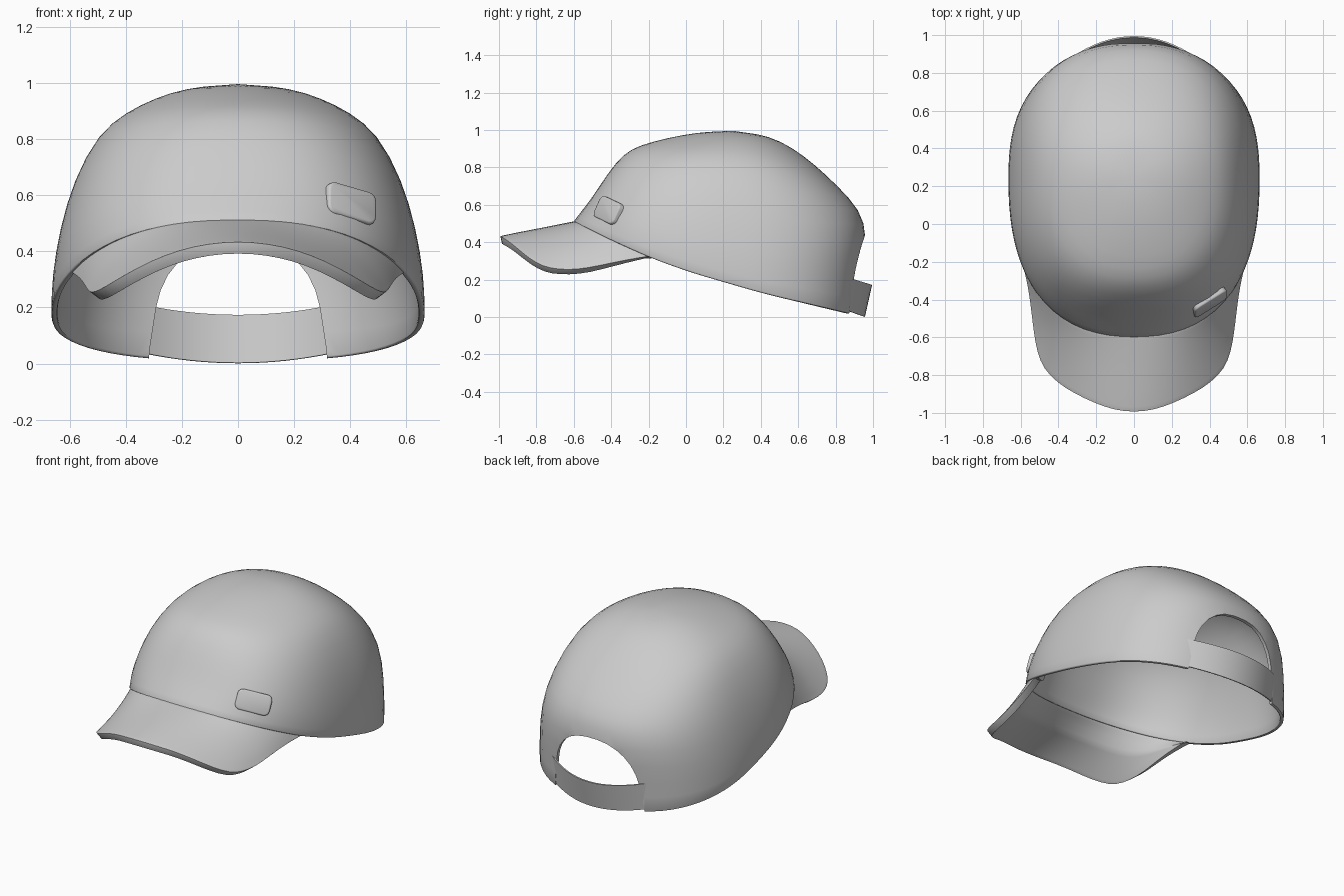
import bpy, bmesh
from math import sin, cos, pi, radians
from mathutils import Vector, Matrix

if "Cube" in bpy.data.objects:
    bpy.data.objects.remove(bpy.data.objects["Cube"], do_unlink=True)

grey = bpy.data.materials.new("plain grey")
grey.use_nodes = True
grey.diffuse_color = (0.6, 0.6, 0.6, 1)
grey.node_tree.nodes["Principled BSDF"].inputs["Base Color"].default_value = grey.diffuse_color


def make(name, verts, faces):
    mesh = bpy.data.meshes.new(name)
    mesh.from_pydata(verts, [], faces)
    bm = bmesh.new()
    bm.from_mesh(mesh)
    bmesh.ops.recalc_face_normals(bm, faces=bm.faces)
    bm.to_mesh(mesh)
    bm.free()
    mesh.materials.append(grey)
    obj = bpy.data.objects.new(name, mesh)
    bpy.context.collection.objects.link(obj)
    return obj


def modify(obj, kind, **settings):
    mod = obj.modifiers.new(kind.lower(), kind)
    for key, value in settings.items():
        setattr(mod, key, value)
    bpy.context.view_layer.objects.active = obj
    bpy.ops.object.modifier_apply(modifier=mod.name)


def smooth(obj, angle=45):
    bpy.ops.object.select_all(action="DESELECT")
    obj.select_set(True)
    bpy.context.view_layer.objects.active = obj
    bpy.ops.object.shade_smooth_by_angle(angle=radians(angle))


def grid(rows, cols):
    return [(i * cols + j, i * cols + j + 1, (i + 1) * cols + j + 1, (i + 1) * cols + j)
            for i in range(rows - 1) for j in range(cols - 1)]


def lerp_table(table, x):
    for (x0, z0), (x1, z1) in zip(table, table[1:]):
        if x <= x1:
            break
    return z0 + (z1 - z0) * (x - x0) / (x1 - x0)


# Crown: front, side and back profiles (radius, height) blended around the apex
TOP, CENTRE_Y = 0.998, 0.25
FRONT = [(0, TOP), (.2, .986), (.35, .957), (.5, .918), (.585, .872), (.668, .768),
         (.748, .64), (.803, .57), (.853, .505)]
SIDE = [(0, TOP), (.186, .982), (.3, .944), (.4, .893), (.5, .815), (.588, .64),
        (.637, .46), (.664, .29), (.666, .172)]
BACK = [(0, TOP), (.2, .968), (.32, .905), (.43, .825), (.56, .705), (.685, .575),
        (.722, .44), (.69, .22), (.672, .015)]
RIM = [(-.6, .51), (-.4, .41), (-.2, .32), (0, .246), (.4, .13), (.95, 0)]
# Squareness of each ring in plan
FRONT_POWER = [2, 2, 2.05, 2.2, 2.4, 2.65, 2.7, 2.6, 2.45]
BACK_POWER = [2, 2.07, 2.15, 2.2, 2.3, 2.35, 2.4, 2.45, 2.5]


def crown_point(angle, k):
    """Angle runs from the front towards +x; k is the ring, counted from the apex."""
    c, s = cos(angle), sin(angle)
    end, power = (FRONT, FRONT_POWER) if c > 0 else (BACK, BACK_POWER)

    def radius(ring):
        n = power[ring]
        return (abs(c / end[ring][0]) ** n + abs(s / SIDE[ring][0]) ** n) ** (-1 / n)

    rim = lerp_table(RIM, CENTRE_Y - c * radius(len(end) - 1))
    height = [(p[k][1] - p[-1][1]) / (TOP - p[-1][1]) for p in (end, SIDE)]
    h = height[0] * c * c + height[1] * s * s
    r = radius(k)
    return Vector((r * s, CENTRE_Y - r * c, rim + h * (TOP - rim)))


SEGS, RINGS = 40, len(FRONT)
verts = [(0, CENTRE_Y, TOP)]
verts += [crown_point(2 * pi * j / SEGS, k) for k in range(1, RINGS) for j in range(SEGS)]
faces = [(0, 1 + j, 1 + (j + 1) % SEGS) for j in range(SEGS)]
for k in range(RINGS - 2):
    for j in range(SEGS):
        a, b = 1 + k * SEGS + j, 1 + k * SEGS + (j + 1) % SEGS
        faces.append((a, a + SEGS, b + SEGS, b))
crown = make("crown", verts, faces)
modify(crown, "SUBSURF", levels=1)
modify(crown, "SOLIDIFY", thickness=0.022, offset=-1)
modify(crown, "BEVEL", width=0.007, segments=2, limit_method="ANGLE", angle_limit=radians(60))

# Arched opening cut through the back of the crown
half = [(.325, -.1), (.315, .05), (.292, .2), (.276, .26), (.25, .315), (.213, .362),
        (.165, .4), (.11, .425), (.04, .437)]
arch = half + [(-x, z) for x, z in reversed(half)]
n = len(arch)
cutter = make("arch_cutter", [(x, y, z) for y in (.5, 1.3) for x, z in arch],
              [tuple(range(n)), tuple(range(n, 2 * n))]
              + [(i, (i + 1) % n, n + (i + 1) % n, n + i) for i in range(n)])
cutter.hide_render = True
modify(crown, "BOOLEAN", operation="DIFFERENCE", object=cutter, solver="EXACT")
bpy.data.objects.remove(cutter, do_unlink=True)
smooth(crown)

# Brim: lofted from the crown's rim to an outer outline, drooping to both sides
EDGE = [(0, -.997), (.11, -.984), (.21, -.947), (.31, -.9), (.405, -.842), (.48, -.765),
        (.512, -.68), (.53, -.58), (.543, -.46), (.562, -.32), (.592, -.2)]
outline = [(-x, y) for x, y in reversed(EDGE[1:])] + EDGE
ROWS, cols = 9, len(outline)


def brim_height(x, y):
    droop = .88 - .6 * max(0, y + .55)
    return 0.503 + (y + .59) * .155 - droop * x * x


verts = []
for i in range(ROWS):
    v = i / (ROWS - 1)
    for j, (x, y) in enumerate(outline):
        p = crown_point((2 * j / (cols - 1) - 1) * radians(53), RINGS - 1)
        p.x, p.y = p.x * .985, p.y + .012
        gap = p.z + .002 - brim_height(p.x, p.y)
        bx, by = p.x + (x - p.x) * v, p.y + (y - p.y) * v
        verts.append((bx, by, brim_height(bx, by) + gap * (1 - v) ** 1.5 - .004 * v ** 6))
brim = make("brim", verts, grid(ROWS, cols))
if brim.data.polygons[cols * 2].normal.z < 0:
    brim.data.flip_normals()
# The brim thins out where it meets the rim
thick = brim.vertex_groups.new(name="thick")
for i in range(ROWS):
    thick.add(list(range(i * cols, (i + 1) * cols)), min(1, .15 + i * .3), "REPLACE")
modify(brim, "SUBSURF", levels=1)
modify(brim, "SOLIDIFY", thickness=0.042, offset=-1, vertex_group="thick")
modify(brim, "BEVEL", width=0.014, segments=3, limit_method="ANGLE", angle_limit=radians(50))
smooth(brim, 50)

# Strap closing the bottom of the arch, its ends buried in the crown's edge
verts = []
for z in range(2):
    for j in range(17):
        u = j / 8 - 1
        bow = 1 - u * u
        verts.append((.335 * u, .855 + .02 * z + (.098 + .018 * z) * bow,
                      (.037, .208)[z] - .035 * bow))
strap = make("back_strap", verts, grid(2, 17))
modify(strap, "SOLIDIFY", thickness=0.008, offset=0)
smooth(strap)

# Rounded tag on the front left of the crown
across = Vector((.17, .106, -.05))
out = across.cross(Vector((0, .05, .115))).normalized()
across_dir = across.normalized()
bm = bmesh.new()
bmesh.ops.create_cube(bm, size=1)
bmesh.ops.scale(bm, vec=(across.length, .124, .05), verts=bm.verts)
bmesh.ops.bevel(bm, geom=[e for e in bm.edges if abs(e.verts[0].co.z - e.verts[1].co.z) > .01],
                offset=.032, segments=4, profile=.5, affect="EDGES")
bmesh.ops.bevel(bm, geom=[e for e in bm.edges if min(v.co.z for v in e.verts) > .01],
                offset=.009, segments=2, profile=.5, affect="EDGES")
frame = Matrix((across_dir, out.cross(across_dir), out)).transposed().to_4x4()
bm.transform(Matrix.Translation((.396, -.408, .566)) @ frame)
mesh = bpy.data.meshes.new("side_tag")
bm.to_mesh(mesh)
bm.free()
mesh.materials.append(grey)
tag = bpy.data.objects.new("side_tag", mesh)
bpy.context.collection.objects.link(tag)
smooth(tag, 50)
